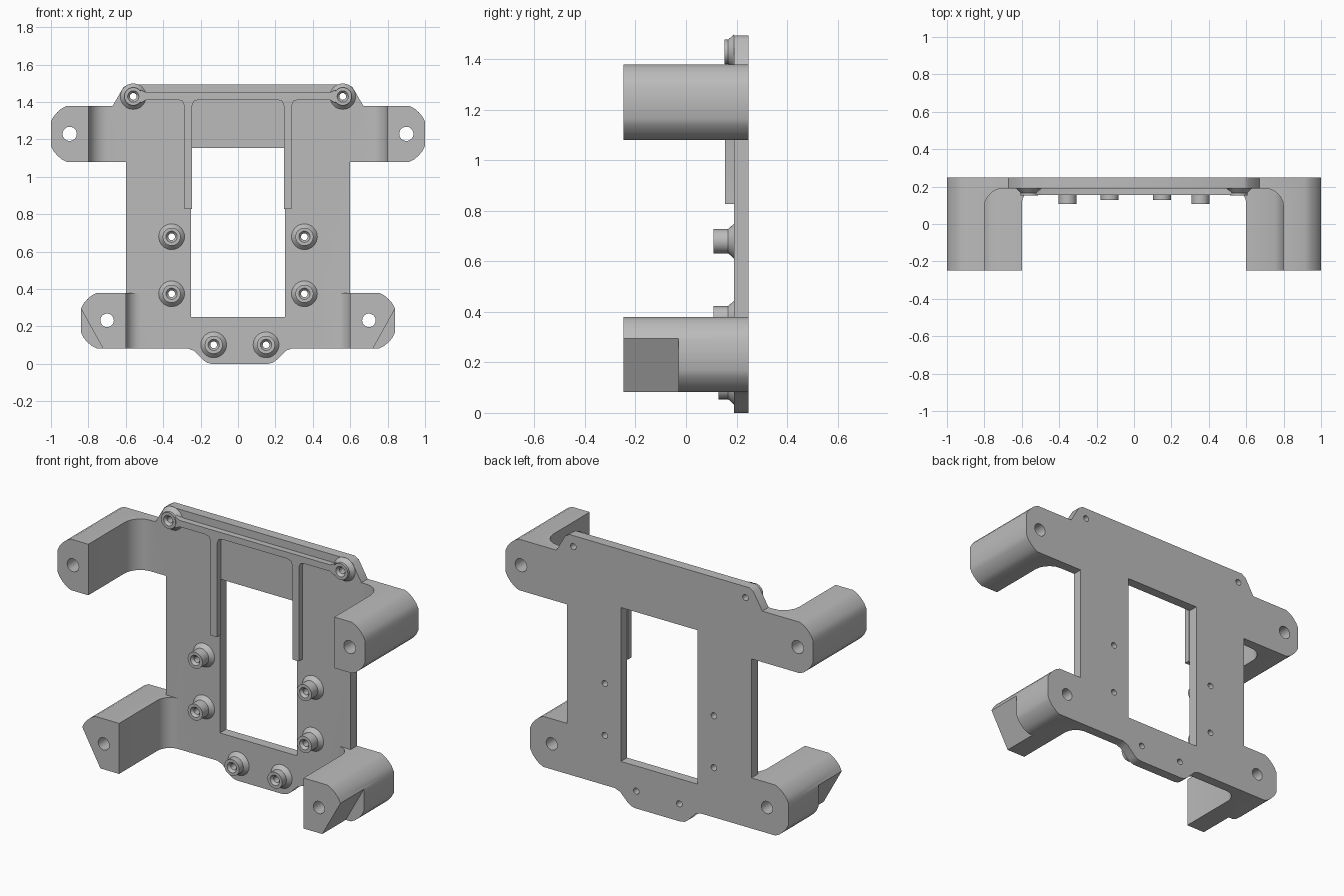
import bpy, bmesh, math
from mathutils import Vector

if "Cube" in bpy.data.objects:
    bpy.data.objects.remove(bpy.data.objects["Cube"], do_unlink=True)

BACK, FACE, FRONT = 0.248, 0.19, -0.248

gray = bpy.data.materials.new("plain_gray")
gray.use_nodes = True
gray.diffuse_color = (0.5, 0.5, 0.5, 1)
gray.node_tree.nodes["Principled BSDF"].inputs["Base Color"].default_value = (0.5, 0.5, 0.5, 1)


def finish(name, bm):
    bmesh.ops.recalc_face_normals(bm, faces=bm.faces)
    mesh = bpy.data.meshes.new(name)
    bm.to_mesh(mesh)
    bm.free()
    mesh.materials.append(gray)
    obj = bpy.data.objects.new(name, mesh)
    bpy.context.collection.objects.link(obj)
    return obj


def prism(points, vector):
    bm = bmesh.new()
    face = bm.faces.new([bm.verts.new(p) for p in points])
    out = bmesh.ops.extrude_face_region(bm, geom=[face])
    moved = [v for v in out["geom"] if isinstance(v, bmesh.types.BMVert)]
    bmesh.ops.translate(bm, verts=moved, vec=vector)
    return bm


def slab(name, outline, y0, y1):
    """Front outline (x, z) given thickness from y0 to y1."""
    return finish(name, prism([(x, y0, z) for x, z in outline], Vector((0, y1 - y0, 0))))


def select(obj):
    bpy.ops.object.select_all(action="DESELECT")
    obj.select_set(True)
    bpy.context.view_layer.objects.active = obj


def boolean(obj, tool, operation):
    mod = obj.modifiers.new("cut", "BOOLEAN")
    mod.operation, mod.solver, mod.object = operation, "EXACT", tool
    select(obj)
    bpy.ops.object.modifier_apply(modifier=mod.name)
    bpy.data.objects.remove(tool, do_unlink=True)


def smooth(obj):
    select(obj)
    bpy.ops.object.shade_smooth_by_angle(angle=math.radians(32))


def drill(obj, x, z, r):
    ring = [(x + r * math.cos(a * math.pi / 12), z + r * math.sin(a * math.pi / 12)) for a in range(24)]
    boolean(obj, slab("drill", ring, -0.4, 0.4), "DIFFERENCE")


def arm(s, outer, inner, fillet, bottom, top):
    """Forward-reaching arm with a rounded inside corner and chamfered outer edges."""
    cy = FACE - fillet
    plan = [(0.45, BACK), (outer, BACK), (outer, FRONT), (inner, FRONT)]
    for i in range(6):
        a = math.pi / 2 * i / 5
        plan.append((inner - fillet + fillet * math.cos(a), cy + fillet * math.sin(a)))
    plan.append((0.45, FACE))
    bm = prism([(s * x, y, bottom) for x, y in plan], Vector((0, 0, top - bottom)))
    edges = [e for e in bm.edges if all(abs(abs(v.co.x) - outer) < 1e-4 for v in e.verts)
             and abs(e.verts[0].co.z - e.verts[1].co.z) < 1e-4]
    bmesh.ops.bevel(bm, geom=edges, offset=0.085, segments=4, profile=0.36, affect="EDGES")
    return finish("arm", bm)


# Back plate with rounded bottom tab and raised top strip
tab = [(-0.27, 0.083), (-0.235, 0.07), (-0.185, 0.02), (-0.165, 0.006), (-0.14, 0)]
tab += [(0.02 - x, z) for x, z in reversed(tab)]
right_edge = [(0.6, 0.083), (0.6, 1.2), (0.67, 1.3), (0.67, 1.38), (0.612, 1.48), (0.585, 1.495)]
left_edge = [(-x, z) for x, z in reversed(right_edge)]
frame = slab("mounting_frame", tab + right_edge + left_edge, FACE, BACK)

# Four arms
for s in (-1, 1):
    boolean(frame, arm(s, 1.0, 0.8, 0.1, 1.08, 1.38), "UNION")
    boolean(frame, arm(s, 0.84, 0.6, 0.08, 0.083, 0.38), "UNION")

# Centre window
boolean(frame, slab("window", [(-0.25, 0.25), (0.25, 0.25), (0.25, 1.155), (-0.25, 1.155)], 0, 0.4),
        "DIFFERENCE")

# Slanted relief at the tips of the lower arms, and arm bolt holes
for s in (-1, 1):
    wedge = [(s * 0.88, 0.367), (s * 0.68, 0.008), (s * 0.95, 0.008)]
    boolean(frame, slab("relief", wedge, -0.4, -0.03), "DIFFERENCE")
    drill(frame, s * 0.9, 1.23, 0.038)
    drill(frame, s * 0.7, 0.233, 0.036)

# Screw bosses: x, z, front end
bosses = [(s * 0.355, z, 0.108) for s in (-1, 1) for z in (0.375, 0.68)]
bosses += [(s * 0.56, 1.43, 0.152) for s in (-1, 1)]
bosses += [(-0.13, 0.102, 0.128), (0.15, 0.102, 0.128)]
SIDES = 32
for x, z, end in bosses:
    drill(frame, x, z, 0.018)
    profile = [(0.018, FACE), (0.018, end + 0.015), (0.03, end), (0.048, end),
               (0.048, 0.167), (0.069, FACE)]
    bm = bmesh.new()
    rings = []
    for i in range(SIDES):
        a = 2 * math.pi * i / SIDES
        rings.append([bm.verts.new((x + r * math.cos(a), y, z + r * math.sin(a))) for r, y in profile])
    for i in range(SIDES):
        p, q = rings[i], rings[(i + 1) % SIDES]
        for j in range(len(profile) - 1):
            bm.faces.new((p[j], q[j], q[j + 1], p[j + 1]))
    smooth(finish("screw_boss", bm))

# Stiffening ribs: cross bar with two legs and filleted corners
half = [(0.21, 1.412), (0.235, 1.405), (0.245, 1.38), (0.245, 0.828), (0.287, 0.828), (0.287, 1.38),
        (0.297, 1.405), (0.32, 1.412), (0.49, 1.412), (0.52, 1.395), (0.52, 1.465), (0.49, 1.45)]
ribs = slab("stiffening_ribs", half + [(-x, z) for x, z in reversed(half)], 0.155, FACE)
smooth(ribs)
smooth(frame)
